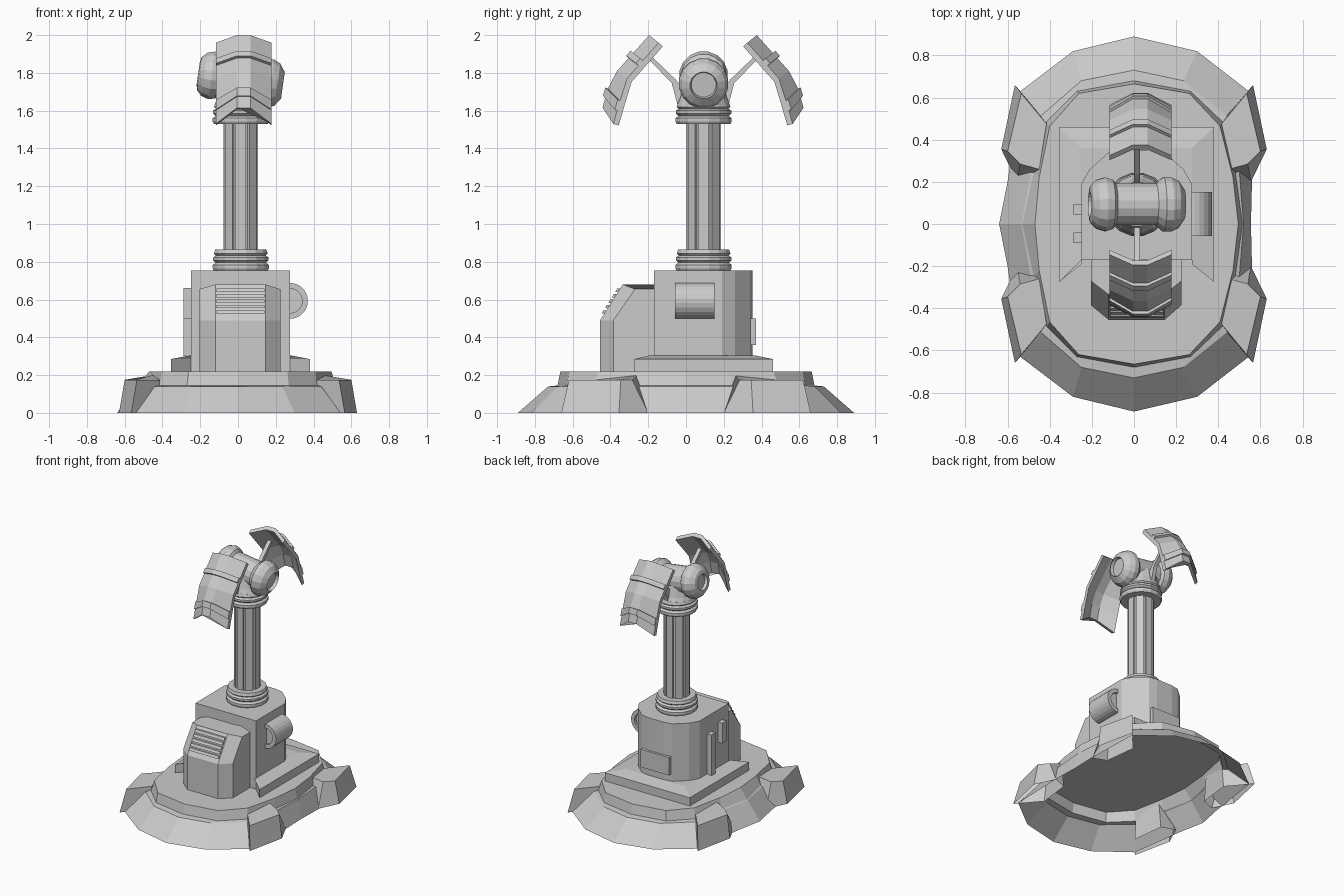
import bpy, bmesh, math
from mathutils import Matrix, Vector

if "Cube" in bpy.data.objects:
    bpy.data.objects.remove(bpy.data.objects["Cube"])


def make(name, verts, faces):
    me = bpy.data.meshes.new(name)
    me.from_pydata([tuple(v) for v in verts], [], faces)
    bm = bmesh.new()
    bm.from_mesh(me)
    bmesh.ops.remove_doubles(bm, verts=bm.verts, dist=1e-5)
    bmesh.ops.recalc_face_normals(bm, faces=bm.faces)
    bm.to_mesh(me)
    bm.free()
    ob = bpy.data.objects.new(name, me)
    bpy.context.collection.objects.link(ob)
    return ob


def loft(name, rings, start=True, end=True):
    """Skin closed rings of equal length."""
    n = len(rings[0])
    verts = [v for r in rings for v in r]
    faces = [(i*n + j, i*n + (j+1) % n, (i+1)*n + (j+1) % n, (i+1)*n + j)
             for i in range(len(rings)-1) for j in range(n)]
    if start:
        faces.append(tuple(range(n)))
    if end:
        faces.append(tuple(range(len(verts)-n, len(verts))))
    return make(name, verts, faces)


def prism(name, outline, z0, z1):
    return loft(name, [[(x, y, z) for x, y in outline] for z in (z0, z1)])


def box(name, x0, x1, y0, y1, z0, z1):
    return prism(name, [(x0, y0), (x1, y0), (x1, y1), (x0, y1)], z0, z1)


def lathe(name, profile, n, mat):
    """Revolve (radius, height) pairs about local z."""
    rings = [[mat @ Vector((r*math.cos(a), r*math.sin(a), h))
              for a in [2*math.pi*(k+.5)/n for k in range(n)]] for r, h in profile]
    return loft(name, rings)


CX, CY = .015, .093          # mast axis

# Skirted base: half outlines mirrored in y, open underneath
levels = [
    (0, [(.555, 0), (.56, .2), (.545, .63), (.30, .82), (0, .89), (-.29, .82), (-.54, .63), (-.60, .2), (-.64, 0)]),
    (.14, [(.52, 0), (.50, .25), (.44, .515), (.235, .68), (0, .73), (-.25, .68), (-.44, .515), (-.49, .25), (-.535, 0)]),
    (.145, [(.515, 0), (.48, .25), (.42, .485), (.268, .63), (0, .68), (-.27, .63), (-.415, .485), (-.475, .25), (-.53, 0)]),
    (.22, [(.495, 0), (.47, .22), (.408, .465), (.262, .62), (0, .665), (-.262, .62), (-.40, .465), (-.45, .22), (-.47, 0)])]
loft("base_skirt", [[(x, y, z) for x, y in h + [(a, -b) for a, b in h[-2:0:-1]]]
                    for z, h in levels], start=False)

# Four corner feet, open underneath
low = [(.565, .66), (.63, .355), (.555, .20), (.45, .24), (.42, .49)]
high = [(.535, .62, .175), (.60, .345, .175), (.54, .285, .175), (.45, .26, .2), (.415, .475, .175)]
for sx, side in ((1, "right"), (-1, "left")):
    for sy, end in ((1, "back"), (-1, "front")):
        loft(f"foot_{end}_{side}", [[(sx*x, sy*y, 0) for x, y in low],
                                    [(sx*x, sy*y, z) for x, y, z in high]], start=False)

# Collar plate around the housing
plate = [(-.355, -.275), (-.25, -.17), (.275, -.17), (.38, -.275), (.38, .46), (-.355, .46)]
inner = [(-.25, -.19), (-.25, -.17), (.275, -.17), (.275, -.19), (.275, .36), (-.25, .36)]
loft("housing_plate", [[(x, y, z) for x, y in plate] for z in (.22, .285)]
     + [[(x, y, .305) for x, y in inner]])

# Main housing with faceted back
prism("housing", [(-.25, -.17), (.275, -.17), (.275, .19), (.235, .26), (.145, .34), (.08, .352),
                  (-.055, .352), (-.12, .34), (-.21, .26), (-.25, .19)], .22, .755)
box("back_panel", -.11, .135, .3, .37, .36, .50)
box("tall_side_tab", -.288, -.24, .045, .095, .30, .62)
box("short_side_tab", -.288, -.24, -.09, -.04, .50, .66)

# Side drum with recessed ends
lathe("side_drum", [(.065, -.085), (.065, -.105), (.095, -.105), (.095, .105), (.065, .105), (.065, .085)], 24,
      Matrix.Translation((.275, .047, .593)) @ Matrix.Rotation(math.pi/2, 4, 'X'))

# Front vent box with sloping face
vent = [(-.205, -.15), (-.205, -.385), (-.12, -.455), (.145, -.455), (.225, -.385), (.225, -.15), (.145, -.15), (-.12, -.15)]
top = [(-.205, -.15, .655), (-.205, -.27, .655), (-.12, -.335, .68), (.145, -.335, .68),
       (.225, -.27, .655), (.225, -.15, .655), (.145, -.15, .68), (-.12, -.15, .68)]
loft("vent_box", [[(x, y, z) for x, y in vent] for z in (.22, .49)] + [top])
for i in range(5):
    z = .525 + i*.029
    y = -.455 + (z - .49)*.12/.19
    loft(f"vent_slat_{i}", [[(x, y + .03, z), (x, y - .014, z), (x, y - .004, z + .018), (x, y + .03, z + .018)]
                            for x in (-.115, .14)])

# Ribbed collars and fluted mast
ribs = [(.145, 0), (.152, .012), (.152, .03), (.136, .042), (.15, .055), (.15, .07), (.135, .08), (.145, .09), (.138, .112)]
lathe("lower_collar", ribs, 16, Matrix.Translation((CX, CY, .753)))
lathe("upper_collar", ribs, 16, Matrix.Translation((CX, CY, 1.53)))
flutes = []
for k in range(8):
    for off, r in ((-.29, .095), (.29, .095), (.33, .08), (.455, .08)):
        a = 2*math.pi*k/8 + off
        flutes.append((CX + r*math.cos(a), CY + r*math.sin(a)))
prism("mast", flutes, .85, 1.54)

# Head: neck and tilted drum with rounded ends
lathe("head_neck", [(.14, 1.635), (.125, 1.67), (.105, 1.75)], 16, Matrix.Translation((CX, CY, 0)))
tilt = Matrix.Translation((CX, CY, 1.765)) @ Matrix.Rotation(math.radians(8), 4, 'Y') @ Matrix.Rotation(math.pi/2, 4, 'Y')
lathe("head_drum", [(.055, -.205), (.06, -.228), (.09, -.222), (.118, -.195), (.13, -.155), (.12, -.12), (.1, -.105),
                    (.1, .09), (.132, .125), (.132, .16), (.115, .195), (.072, .225), (.066, .2)], 16, tilt)

# Curved chevron panels, front and back, as (y, z) of ridge and side edge
RIDGE = [(-.195, 2.0), (-.365, 1.81), (-.415, 1.715), (-.442, 1.615)]
EDGE = [(-.145, 1.96), (-.312, 1.77), (-.35, 1.65), (-.385, 1.53)]


def at(path, t):
    i = min(int(t), len(path) - 2)
    return Vector(path[i]).lerp(Vector(path[i+1]), t - i)


def chevron(name, ts, flip, grow, depth):
    """Panel strip swept across x, thickened inward by depth, raised by grow."""
    def row(t, d):
        tan = (at(RIDGE, min(t + .1, 3)) - at(RIDGE, max(t - .1, 0))).normalized()
        out = Vector((tan.y, -tan.x))
        pts = []
        for x, p in ((-.117, EDGE), (-.005, RIDGE), (.065, RIDGE), (.178, EDGE)):
            q = at(p, t) + out*d
            pts.append((x, 2*.09 - q.x if flip else q.x, q.y))
        return pts
    return loft(name, [row(t, grow) + row(t, -depth)[::-1] for t in ts])


fin = [(-.045, 1.63), (-.075, 1.745), (-.205, 1.88), (-.19, 1.895), (-.055, 1.765), (.0, 1.70), (.0, 1.63)]
for flip, end in ((False, "front"), (True, "back")):
    chevron(f"{end}_panel", [0, 1, 2, 3], flip, 0, .03)
    chevron(f"{end}_upper_band", [.5, .64], flip, .018, .0)
    chevron(f"{end}_lower_band", [1.98, 2.02, 2.4], flip, .014, .0)
    loft(f"{end}_strut", [[(x, .18 - y if flip else y, z) for y, z in fin] for x in (-.001, .029)])
